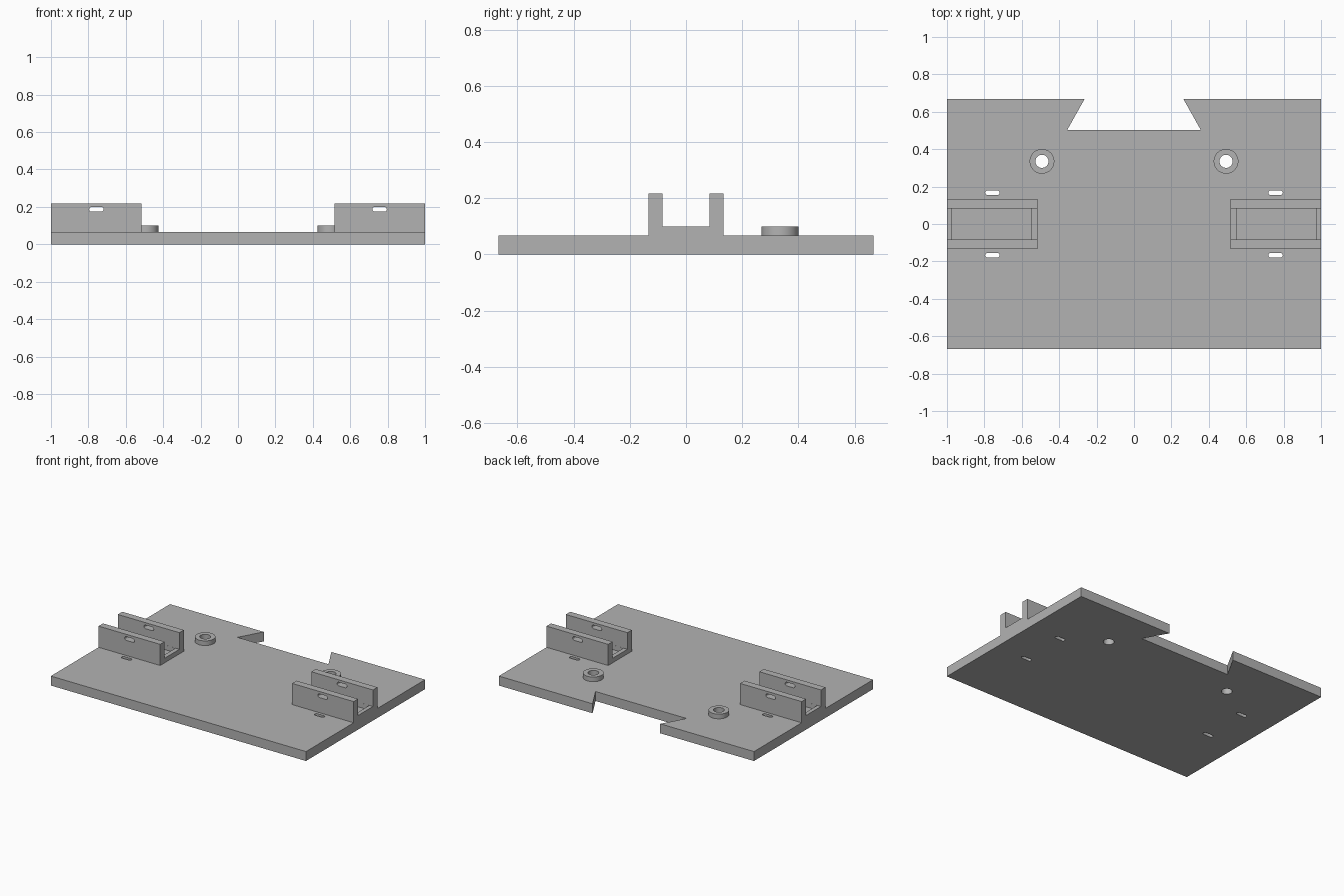
import bpy, bmesh, math
from mathutils import Matrix, Vector

cube = bpy.data.objects.get("Cube")
if cube:
    bpy.data.objects.remove(cube, do_unlink=True)

grey = bpy.data.materials.new("plain grey")
grey.use_nodes = True
colour = (0.45, 0.45, 0.45, 1)
grey.diffuse_color = colour
grey.node_tree.nodes["Principled BSDF"].inputs["Base Color"].default_value = colour

THICK = 0.067        # base plate thickness
RIM = 0.1            # top of bosses and channel ribs
TOP = 0.217          # top of channel walls
HALF_Y = 0.667
SLOT_X = 0.757


def rect(x0, x1, y0, y1):
    return [(x0, y0), (x1, y0), (x1, y1), (x0, y1)]


def circle(cx, cy, r, n=48):
    return [(cx + r * math.cos(math.tau * i / n), cy + r * math.sin(math.tau * i / n))
            for i in range(n)]


def slot(cx, cy, length=0.077, width=0.026, n=8):
    r, d = width / 2, (length - width) / 2
    pts = []
    for side, start in ((1, -math.pi / 2), (-1, math.pi / 2)):
        for i in range(n + 1):
            a = start + math.pi * i / n
            pts.append((cx + side * d + r * math.cos(a), cy + r * math.sin(a)))
    return pts


def extrude(name, loops, depth, matrix):
    """Extrude an outline with holes, centred on its plane, into a mesh."""
    curve = bpy.data.curves.new(name, "CURVE")
    curve.dimensions = "2D"
    curve.fill_mode = "BOTH"
    curve.extrude = depth / 2
    for loop in loops:
        spline = curve.splines.new("POLY")
        spline.points.add(len(loop) - 1)
        for point, (x, y) in zip(spline.points, loop):
            point.co = (x, y, 0, 1)
        spline.use_cyclic_u = True
    helper = bpy.data.objects.new(name + " outline", curve)
    bpy.context.collection.objects.link(helper)
    bpy.context.view_layer.update()
    mesh = bpy.data.meshes.new_from_object(
        helper.evaluated_get(bpy.context.evaluated_depsgraph_get()))
    bpy.data.objects.remove(helper, do_unlink=True)
    bpy.data.curves.remove(curve)

    bm = bmesh.new()
    bm.from_mesh(mesh)
    bmesh.ops.remove_doubles(bm, verts=bm.verts, dist=1e-5)
    bmesh.ops.transform(bm, matrix=matrix, verts=bm.verts)
    bmesh.ops.recalc_face_normals(bm, faces=bm.faces)
    bm.to_mesh(mesh)
    bm.free()
    mesh.name = name
    mesh.materials.clear()
    mesh.materials.append(grey)
    obj = bpy.data.objects.new(name, mesh)
    bpy.context.collection.objects.link(obj)
    bpy.ops.object.select_all(action="DESELECT")
    obj.select_set(True)
    bpy.context.view_layer.objects.active = obj
    bpy.ops.object.shade_smooth_by_angle(angle=math.radians(30))
    return obj


def at(x=0, y=0, z=0):
    return Matrix.Translation(Vector((x, y, z)))


# Base plate with dovetail notch, screw holes and strap slots
outline = [(-1, -HALF_Y), (1, -HALF_Y), (1, HALF_Y), (0.265, HALF_Y), (0.357, 0.503),
           (-0.357, 0.503), (-0.265, HALF_Y), (-1, HALF_Y)]
BOSS_X, BOSS_Y, HOLE_R = 0.492, 0.335, 0.035
holes = []
for s in (-1, 1):
    holes.append(circle(s * BOSS_X, BOSS_Y, HOLE_R))
    holes += [slot(s * SLOT_X, y) for y in (-0.167, 0.167)]
extrude("base_plate", [outline] + holes, THICK, at(z=THICK / 2))

upright = Matrix.Rotation(math.pi / 2, 4, "X")
for s, side in ((1, "left"), (-1, "right")):
    # Ring boss around the screw hole
    extrude(side + "_boss", [circle(0, 0, 0.066), circle(0, 0, HOLE_R)],
            RIM - THICK, at(s * BOSS_X, BOSS_Y, (RIM + THICK) / 2))

    # Low frame on the channel floor
    x0, x1 = sorted((s * 0.517, s))
    p0, p1 = sorted((s * 0.547, s * 0.972))
    extrude(side + "_channel_floor",
            [rect(x0, x1, -0.084, 0.084), rect(p0, p1, -0.0825, 0.0825)],
            RIM - THICK, at(z=(RIM + THICK) / 2))

    # Channel walls, each with a strap slot
    for t, end in ((-1, "front"), (1, "back")):
        extrude(f"{side}_{end}_channel_wall",
                [rect(x0, x1, THICK, TOP), slot(s * SLOT_X, 0.187)],
                0.05, at(y=t * 0.108) @ upright)
